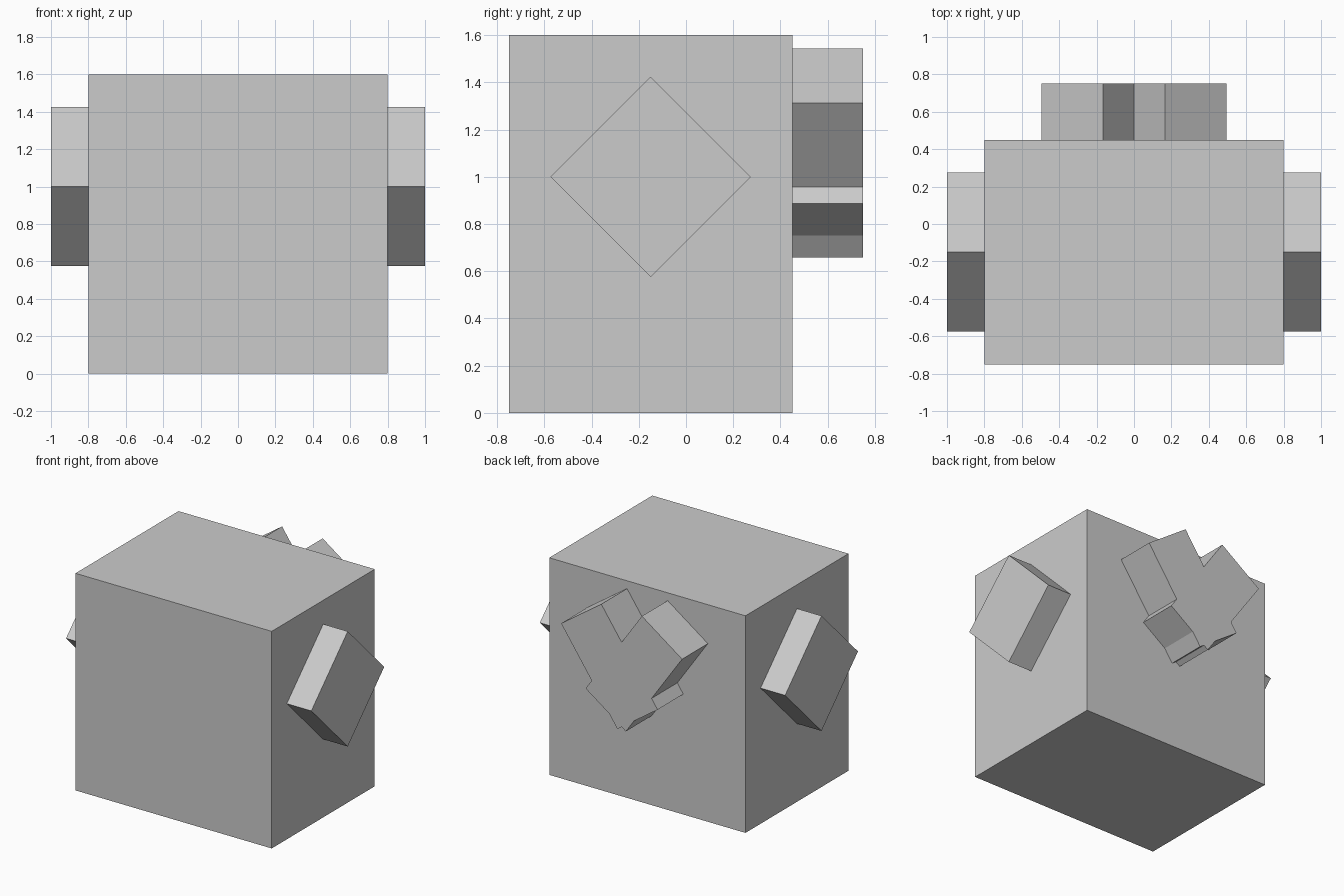
import bpy
from math import radians

if "Cube" in bpy.data.objects:
    bpy.data.objects.remove(bpy.data.objects["Cube"])


def box(name, center, size, rotation=(0, 0, 0)):
    bpy.ops.mesh.primitive_cube_add(size=1, location=center)
    obj = bpy.context.object
    obj.name = name
    obj.scale = size
    bpy.ops.object.transform_apply(location=False, rotation=False, scale=True)
    obj.rotation_euler = [radians(a) for a in rotation]
    return obj


# Main block
box("body", (0, -0.15, 0.8), (1.6, 1.2, 1.6))

for side, label in ((-1, "left"), (1, "right")):
    # Diamond-turned square plate on each side wall
    box(f"side_plate_{label}", (side * 0.9, -0.15, 1.0), (0.2, 0.6, 0.6), (45, 0, 0))
    # Tilted bar on the back; the two cross low down into a heart shape
    box(f"back_bar_{label}", (side * 0.1, 0.6, 1.1), (0.4, 0.3, 0.8), (0, side * 35, 0))
